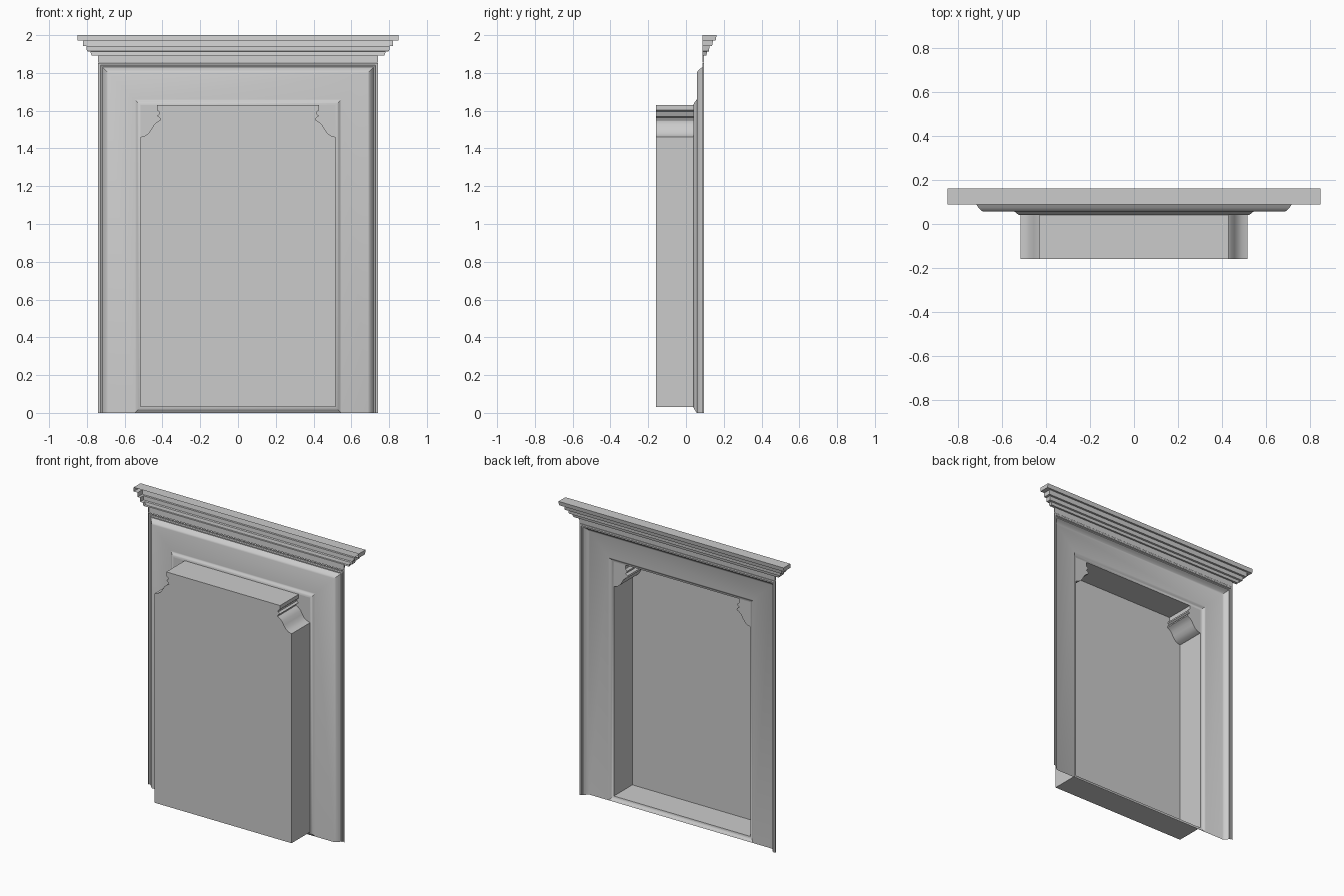
import bpy, bmesh, math

if "Cube" in bpy.data.objects:
    bpy.data.objects.remove(bpy.data.objects["Cube"])

OPEN_X, OPEN_TOP, OPEN_BOT = 0.517, 1.63, 0.03
BACK_Y, LIP_Y = -0.16, 0.04


def finish(name, bm, smooth=True):
    """Weld, orient every shell towards +y and link it to the scene."""
    bmesh.ops.remove_doubles(bm, verts=bm.verts, dist=1e-5)
    bmesh.ops.recalc_face_normals(bm, faces=bm.faces)
    if sum(f.normal.y * f.calc_area() for f in bm.faces) < 0:
        bmesh.ops.reverse_faces(bm, faces=bm.faces)
    me = bpy.data.meshes.new(name)
    bm.to_mesh(me)
    bm.free()
    ob = bpy.data.objects.new(name, me)
    bpy.context.collection.objects.link(ob)
    if smooth:
        bpy.ops.object.select_all(action='DESELECT')
        ob.select_set(True)
        bpy.context.view_layer.objects.active = ob
        bpy.ops.object.shade_smooth_by_angle(angle=math.radians(30))
    return ob


def loft(bm, rings, closed=False):
    """Quads between consecutive rings of points."""
    vs = [[bm.verts.new(p) for p in r] for r in rings]
    for a, b in zip(vs, vs[1:]):
        n = len(a)
        for i in range(n if closed else n - 1):
            j = (i + 1) % n
            quad = (a[i], a[j], b[j], b[i])
            if all(abs(v.co.z) < 1e-6 for v in quad):
                continue          # nothing under the floor line
            bm.faces.new(quad)
    return vs


# Door surround: moulding profile (distance from opening, y) mitred round it
profile = [(0, 0.04), (0.008, 0.042), (0.016, 0.047), (0.023, 0.053), (0.03, 0.057),
           (0.170, 0.057), (0.180, 0.062), (0.192, 0.074), (0.200, 0.088),
           (0.207, 0.088), (0.211, 0.095), (0.223, 0.095), (0.223, 0.088)]
bm = bmesh.new()
rings = []
for d, y in profile:
    x, top, bot = OPEN_X + d, OPEN_TOP + d, max(OPEN_BOT - d, 0)
    rings.append([(-x, y, bot), (-x, y, top), (x, y, top), (x, y, bot)])
loft(bm, rings, closed=True)
finish("door_surround", bm)

# Corner bracket silhouette, right side, from the jamb up to the lintel
bracket = [(OPEN_X, 1.46), (0.492, 1.467), (0.472, 1.482), (0.458, 1.502),
           (0.445, 1.525), (0.428, 1.541), (0.411, 1.55), (0.413, 1.561),
           (0.430, 1.573), (0.416, 1.582), (0.416, 1.592), (0.430, 1.604),
           (0.430, OPEN_TOP)]

# Niche: notched outline pushed back, with a flat rear panel
outline = [(OPEN_X, OPEN_BOT)] + bracket
outline += [(-x, z) for x, z in reversed(outline)]
bm = bmesh.new()
vs = loft(bm, [[(x, y, z) for x, z in outline] for y in (LIP_Y, BACK_Y)], closed=True)
bm.faces.new(vs[1])
finish("recessed_niche", bm)

# Bracket faces filling the upper corners of the opening
for side, s in (("left", -1), ("right", 1)):
    bm = bmesh.new()
    pts = bracket + [(OPEN_X, OPEN_TOP)]
    bm.faces.new([bm.verts.new((s * x, LIP_Y, z)) for x, z in pts])
    finish(side + "_bracket_face", bm, smooth=False)

# Cornice: stepped profile (half width, front y, z), returned at both ends
steps = [(0.74, 0.094, 1.855), (0.74, 0.096, 1.893), (0.775, 0.108, 1.893),
         (0.782, 0.112, 1.912), (0.80, 0.122, 1.915), (0.803, 0.124, 1.942),
         (0.82, 0.138, 1.942), (0.82, 0.144, 1.972), (0.85, 0.157, 1.972),
         (0.85, 0.162, 2.0)]
CORNICE_BACK = 0.088
bm = bmesh.new()
vs = loft(bm, [[(-x, CORNICE_BACK, z), (-x, y, z), (x, y, z), (x, CORNICE_BACK, z)]
               for x, y, z in steps])
bm.faces.new(vs[-1])
finish("cornice", bm, smooth=False)
